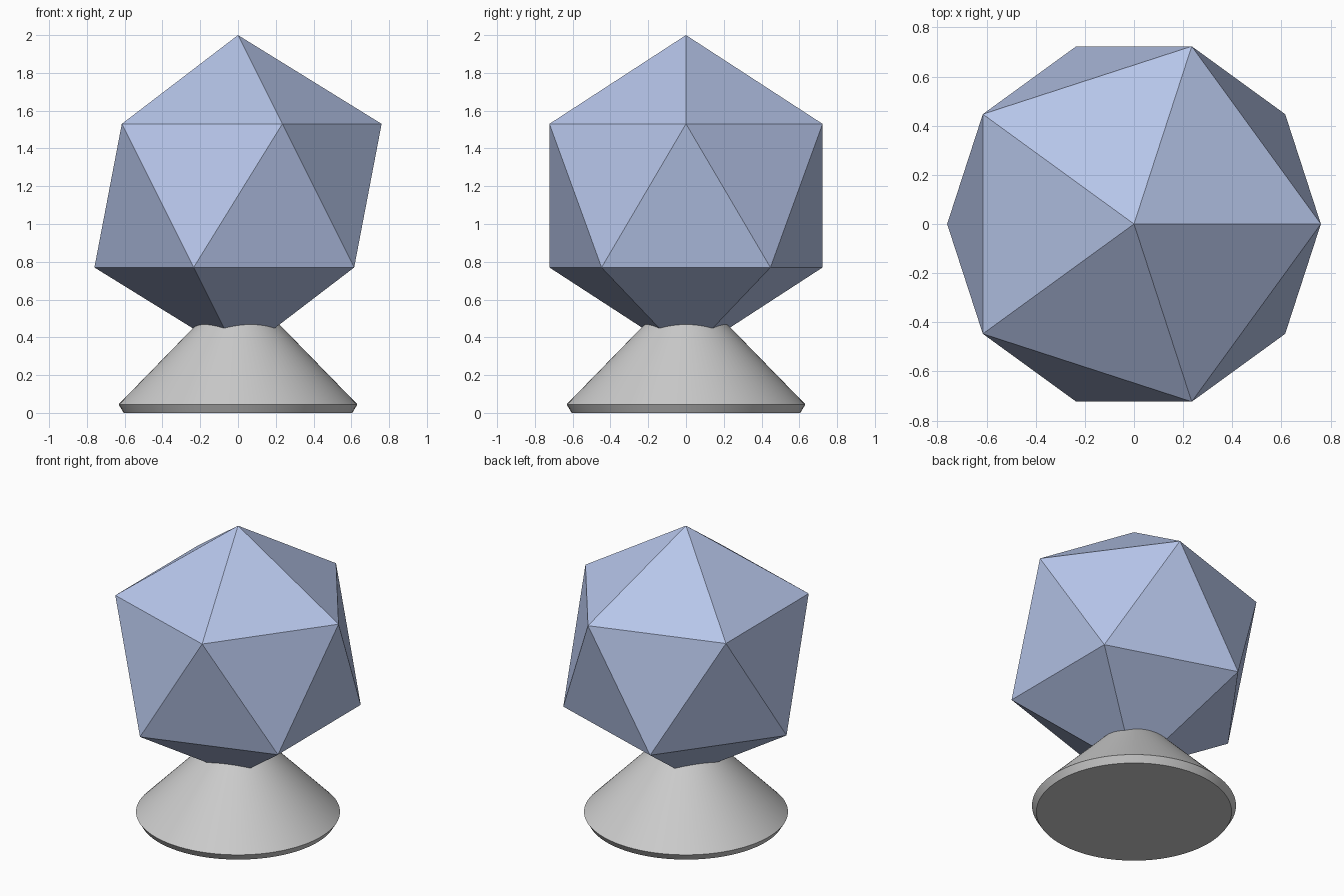
import bpy, bmesh
from math import cos, sin, tau, radians

if "Cube" in bpy.data.objects:
    bpy.data.objects.remove(bpy.data.objects["Cube"])

# Faceted gem: a regular icosahedron standing on one point
bpy.ops.mesh.primitive_ico_sphere_add(subdivisions=1, radius=0.85, location=(0, 0, 1.15))
gem = bpy.context.object
gem.name = "faceted_gem"
blue = bpy.data.materials.new("blue")
blue.diffuse_color = (0.47, 0.56, 0.82, 1)
blue.use_nodes = True
blue.node_tree.nodes["Principled BSDF"].inputs["Base Color"].default_value = blue.diffuse_color
gem.data.materials.append(blue)


def revolve(name, profile, segments=96):
    """Closed solid of revolution about z from (radius, height) points."""
    bm = bmesh.new()
    rings = [[bm.verts.new((r * cos(tau * i / segments), r * sin(tau * i / segments), z))
              for i in range(segments)] for r, z in profile]
    for low, high in zip(rings, rings[1:]):
        for i in range(segments):
            j = (i + 1) % segments
            bm.faces.new((low[i], low[j], high[j], high[i]))
    bm.faces.new(rings[0][::-1])
    bm.faces.new(rings[-1])
    mesh = bpy.data.meshes.new(name)
    bm.to_mesh(mesh)
    bm.free()
    obj = bpy.data.objects.new(name, mesh)
    bpy.context.collection.objects.link(obj)
    return obj


# Conical stand with a small undercut rim; its top ends inside the gem
stand = revolve("conical_stand", [(0.605, 0), (0.632, 0.045), (0.205, 0.483)])
bpy.ops.object.select_all(action='DESELECT')
stand.select_set(True)
bpy.context.view_layer.objects.active = stand
bpy.ops.object.shade_smooth_by_angle(angle=radians(30))
